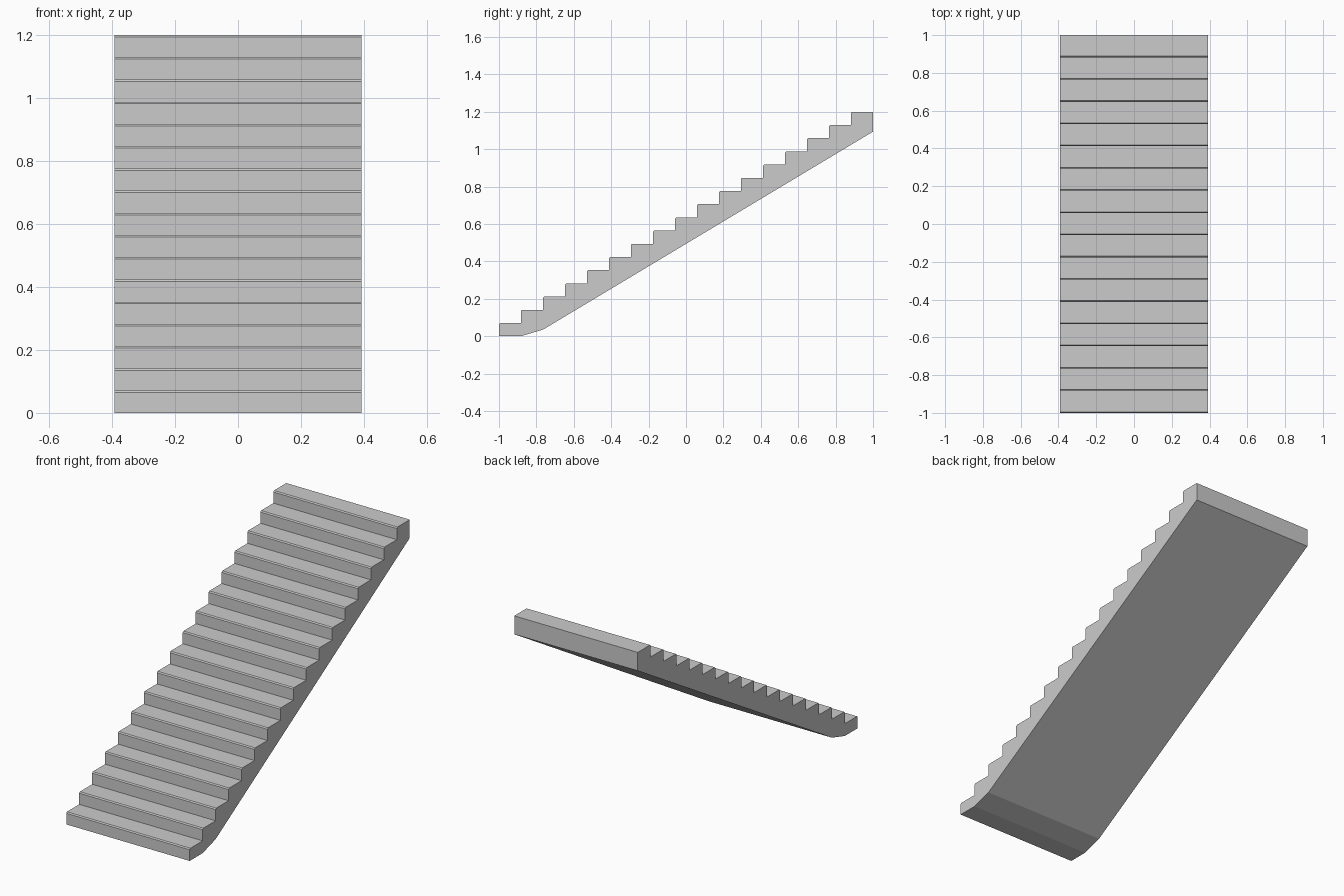
import bpy, bmesh

if "Cube" in bpy.data.objects:
    bpy.data.objects.remove(bpy.data.objects["Cube"])

STEPS = 17
RUN = 2.0 / STEPS
RISE = 1.2 / STEPS
HALF_WIDTH = 0.393
CHAMFER = 0.006

# Side profile (y, z): risers and treads with a chamfered nosing
profile = [(-1.0, 0.0)]
for i in range(STEPS):
    y, top = -1 + i * RUN, (i + 1) * RISE
    if i:
        profile.append((y, i * RISE))
    profile += [(y, top - CHAMFER), (y + CHAMFER, top)]
profile.append((1.0, 1.2))

# Sloping underside with a flat foot and a shallow transition
profile += [(1.0, (STEPS - 1.5) * RISE),
            (-1 + 2 * RUN, RISE / 2),
            (-1 + RUN, 0.0)]

# Extrude the profile across the width
bm = bmesh.new()
face = bm.faces.new([bm.verts.new((-HALF_WIDTH, y, z)) for y, z in profile])
result = bmesh.ops.extrude_face_region(bm, geom=[face], use_keep_orig=True)
moved = [v for v in result["geom"] if isinstance(v, bmesh.types.BMVert)]
bmesh.ops.translate(bm, verts=moved, vec=(2 * HALF_WIDTH, 0, 0))
bmesh.ops.recalc_face_normals(bm, faces=bm.faces)

mesh = bpy.data.meshes.new("staircase")
bm.to_mesh(mesh)
bm.free()
bpy.context.collection.objects.link(bpy.data.objects.new("staircase", mesh))
